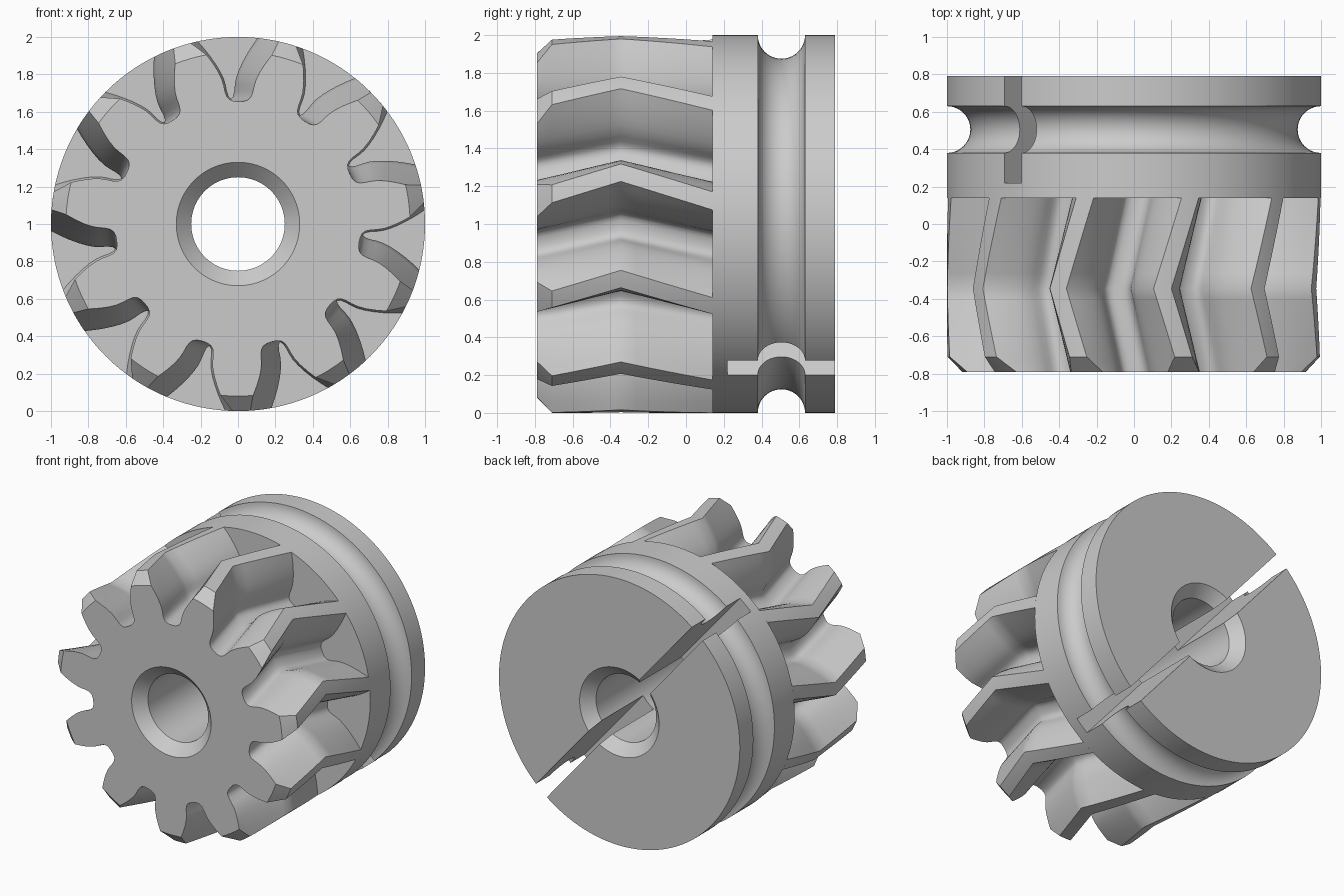
import bpy, bmesh
from math import sin, cos, pi, radians

TEETH = 11
FRONT, APEX, SHOULDER, BACK = -0.79, -0.345, 0.14, 0.79
CHAMFER = 0.08
AXIS_Z = 1.0

old = bpy.data.objects.get("Cube")
if old:
    bpy.data.objects.remove(old, do_unlink=True)

steel = bpy.data.materials.new("plain grey steel")
steel.use_nodes = True
steel.diffuse_color = (0.6, 0.6, 0.6, 1)
steel.node_tree.nodes["Principled BSDF"].inputs["Base Color"].default_value = (0.6, 0.6, 0.6, 1)


def loft(name, rings):
    """Skin a list of equal-length closed rings and cap both ends."""
    bm = bmesh.new()
    loops = [[bm.verts.new(p) for p in ring] for ring in rings]
    n = len(loops[0])
    for a, b in zip(loops, loops[1:]):
        for i in range(n):
            j = (i + 1) % n
            bm.faces.new((a[i], a[j], b[j], b[i]))
    bm.faces.new(loops[0][::-1])
    bm.faces.new(loops[-1])
    bmesh.ops.recalc_face_normals(bm, faces=bm.faces)
    mesh = bpy.data.meshes.new(name)
    bm.to_mesh(mesh)
    bm.free()
    mesh.materials.append(steel)
    obj = bpy.data.objects.new(name, mesh)
    bpy.context.collection.objects.link(obj)
    return obj


def polar(r, a, y):
    return (r * cos(a), y, AXIS_Z + r * sin(a))


def lathe(name, profile, sides=128):
    return loft(name, [[polar(r, 2 * pi * i / sides, y) for i in range(sides)] for r, y in profile])


def cut(obj, cutter):
    mod = obj.modifiers.new("cut", 'BOOLEAN')
    mod.operation, mod.solver, mod.object = 'DIFFERENCE', 'EXACT', cutter
    bpy.context.view_layer.objects.active = obj
    bpy.ops.object.modifier_apply(modifier=mod.name)


# Tooth gap: (radius, half angle in degrees) from root to tip
GAP = [(0.655, 0), (0.657, 2.3), (0.666, 4.2), (0.683, 5.4), (0.71, 6.0), (0.745, 6.3),
       (0.78, 6.8), (0.82, 7.8), (0.86, 9.0), (0.91, 10.6), (0.955, 12.1), (1.0, 13.6)]


def gap_angle(r):
    for (r0, a0), (r1, a1) in zip(GAP, GAP[1:]):
        if r <= r1:
            return a0 + (a1 - a0) * (r - r0) / (r1 - r0)
    return GAP[-1][1]


def gear_ring(y, tip):
    """One cross-section, with the outer part of the flank squeezed under the tip radius."""
    knee = 0.82
    half = []
    for r, a in GAP:
        if r > knee:
            r = knee + (r - knee) * (tip - knee) / (1 - knee)
            a = gap_angle(r)
        half.append((r, a))
    pitch = 360 / TEETH
    edge = half[-1][1]
    land = [(tip, edge + (pitch - 2 * edge) * k / 4) for k in (1, 2, 3)]
    section = [(r, -a) for r, a in half[:0:-1]] + half + land
    twist = 97.6 - 18 * abs(y - APEX)
    return [polar(r, radians(twist + t * pitch + a), y) for t in range(TEETH) for r, a in section]


# Herringbone teeth with a chamfered front
stations = [(FRONT, 1 - CHAMFER)]
steps = 6
start = FRONT + CHAMFER
stations += [(start + (APEX - start) * k / steps, 1) for k in range(steps)]
stations += [(APEX + (SHOULDER - APEX) * k / steps, 1) for k in range(steps + 1)]
gear = loft("herringbone_teeth", [gear_ring(y, tip) for y, tip in stations])

# Rear collar with a half-round groove
GROOVE_Y, GROOVE_R = 0.505, 0.125
groove = [(1 - GROOVE_R * sin(pi * k / 20), GROOVE_Y - GROOVE_R * cos(pi * k / 20)) for k in range(21)]
collar = lathe("grooved_collar", [(1, SHOULDER)] + groove + [(1, BACK)])

# Countersunk bore
bore = lathe("bore_cutter", [(0.35, FRONT - 0.02), (0.25, FRONT + CHAMFER),
                             (0.25, BACK - CHAMFER), (0.35, BACK + 0.02)], 96)

# Slot across the back face
bpy.ops.mesh.primitive_cube_add(size=1, location=(0, 0.62, AXIS_Z), rotation=(0, radians(-130.4), 0))
slot = bpy.context.object
slot.name = "slot_cutter"
slot.scale = (2.4, 0.8, 0.118)
slot.data.materials.append(steel)
bpy.context.view_layer.update()

cut(gear, bore)
cut(collar, bore)
cut(collar, slot)
for helper in (bore, slot):
    bpy.data.objects.remove(helper, do_unlink=True)

# Smooth flanks, crisp edges
for obj in (gear, collar):
    bpy.ops.object.select_all(action='DESELECT')
    obj.select_set(True)
    bpy.context.view_layer.objects.active = obj
    bpy.ops.object.shade_smooth_by_angle(angle=radians(32))
